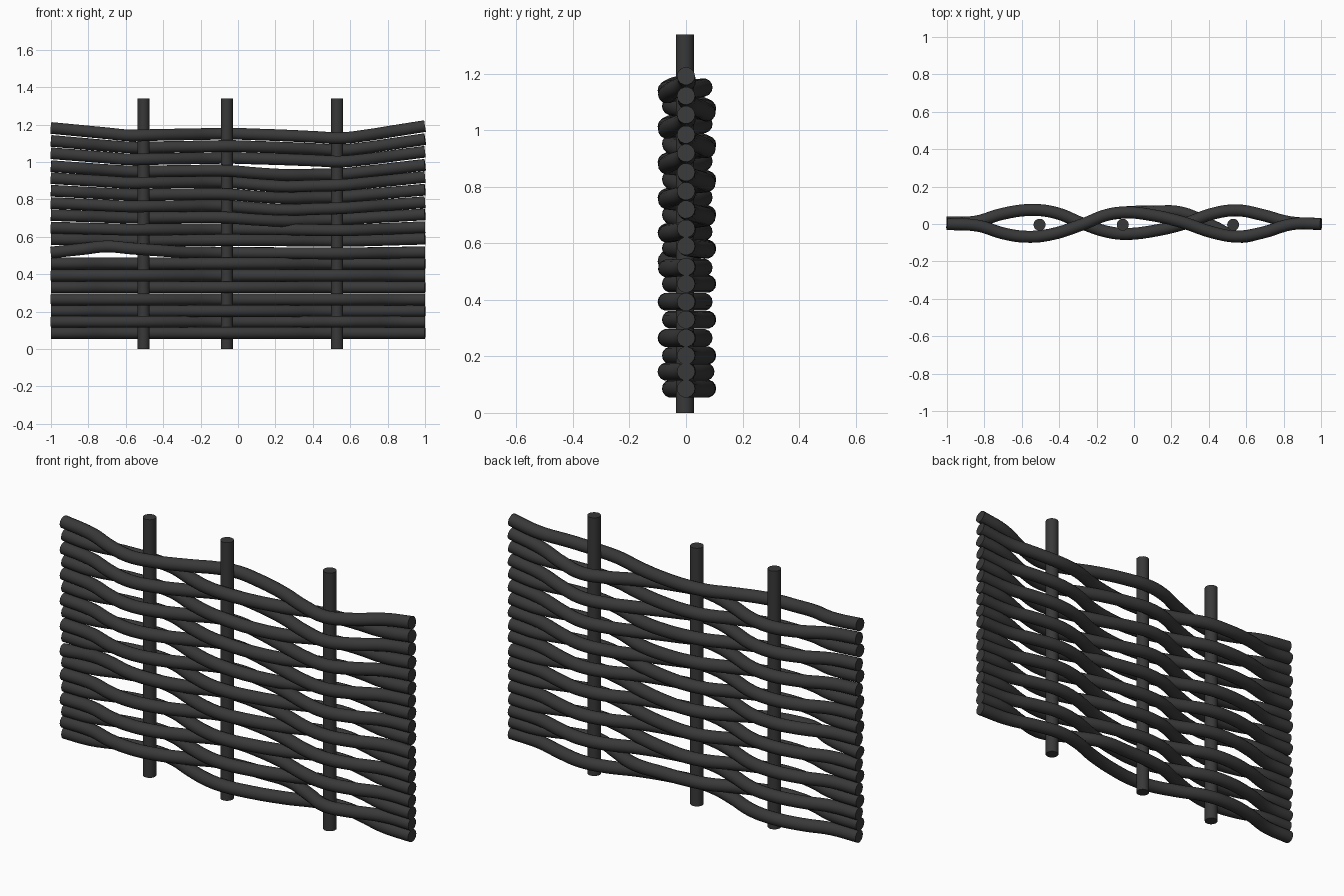
import bpy

if "Cube" in bpy.data.objects:
    bpy.data.objects.remove(bpy.data.objects["Cube"])

mat = bpy.data.materials.new("dark_wood")
mat.diffuse_color = (0.04, 0.04, 0.04, 1)
mat.use_nodes = True
mat.node_tree.nodes["Principled BSDF"].inputs["Base Color"].default_value = mat.diffuse_color


def smooth(ob):
    bpy.ops.object.select_all(action='DESELECT')
    ob.select_set(True)
    bpy.context.view_layer.objects.active = ob
    bpy.ops.object.shade_smooth_by_angle(angle=0.7)


def rod(name, pts, radius):
    cu = bpy.data.curves.new(name, 'CURVE')
    cu.dimensions = '3D'
    cu.bevel_depth = radius
    cu.bevel_resolution = 5
    cu.resolution_u = 5
    cu.use_fill_caps = True
    sp = cu.splines.new('BEZIER')
    sp.bezier_points.add(len(pts) - 1)
    for bp, p in zip(sp.bezier_points, pts):
        bp.co = p
        bp.handle_left_type = bp.handle_right_type = 'AUTO'
    ob = bpy.data.objects.new(name, cu)
    bpy.context.collection.objects.link(ob)
    bpy.ops.object.select_all(action='DESELECT')
    ob.select_set(True)
    bpy.context.view_layer.objects.active = ob
    bpy.ops.object.convert(target='MESH')
    ob = bpy.context.object
    ob.data.materials.append(mat)
    smooth(ob)


def interp(table, x):
    for (x0, v0), (x1, v1) in zip(table, table[1:]):
        if x <= x1:
            t = (x - x0) / (x1 - x0)
            return v0 + (v1 - v0) * t
    return table[-1][1]


# Upright posts
for i, x in enumerate((-0.505, -0.06, 0.53)):
    bpy.ops.mesh.primitive_cylinder_add(vertices=20, radius=0.032, depth=1.34,
                                        location=(x, -0.004, 0.67))
    post = bpy.context.object
    post.name = f"post_{i + 1}"
    post.data.materials.append(mat)
    smooth(post)

# Weave paths seen from above: even rods pass behind the outer posts, odd in front
even = [(-1, 0.008), (-0.85, 0.012), (-0.7, 0.055), (-0.55, 0.075), (-0.42, 0.06),
        (-0.27, 0), (-0.15, -0.04), (-0.05, -0.053), (0.1, -0.038), (0.28, 0.005),
        (0.42, 0.055), (0.55, 0.073), (0.68, 0.05), (0.83, 0.01), (1, 0)]
odd = [(-1, 0), (-0.83, -0.01), (-0.7, -0.05), (-0.58, -0.068), (-0.45, -0.057),
       (-0.27, 0), (-0.15, 0.047), (-0.05, 0.062), (0.08, 0.05), (0.25, 0.012),
       (0.42, -0.045), (0.55, -0.067), (0.68, -0.048), (0.85, 0), (1, 0)]
late = odd[:8] + [(0.1, 0.066), (0.25, 0.062), (0.42, -0.01)] + odd[11:]

# Sag of the upper rods, and extra sag right of the middle
sag = [(-1, 0.01), (-0.58, 0.05), (-0.05, 0.04), (0.2, 0.048), (0.58, 0.066), (1, 0)]
extra = [(-1, 0), (-0.1, 0), (0.22, 0.02), (0.6, 0), (1, 0)]
bump = [(-1, 0), (-0.7, 0.035), (-0.3, 0.005), (0, 0), (1, 0)]
heights = (0.086, 0.146, 0.203, 0.265, 0.33, 0.393, 0.457, 0.517, 0.59,
           0.652, 0.72, 0.785, 0.852, 0.92, 0.985, 1.055, 1.122, 1.192)

# Woven rods
for i, z0 in enumerate(heights):
    path = late if i == 1 else (odd if i % 2 else even)
    amount = max(0, (i - 6) / 11)
    pts = []
    for x, y in path:
        z = z0 - amount * interp(sag, x)
        if 10 <= i <= 14:
            z -= interp(extra, x)
        if i == 7:
            z += interp(bump, x)
        pts.append((x, y, z))
    rod(f"woven_rod_{i + 1}", pts, 0.032)
